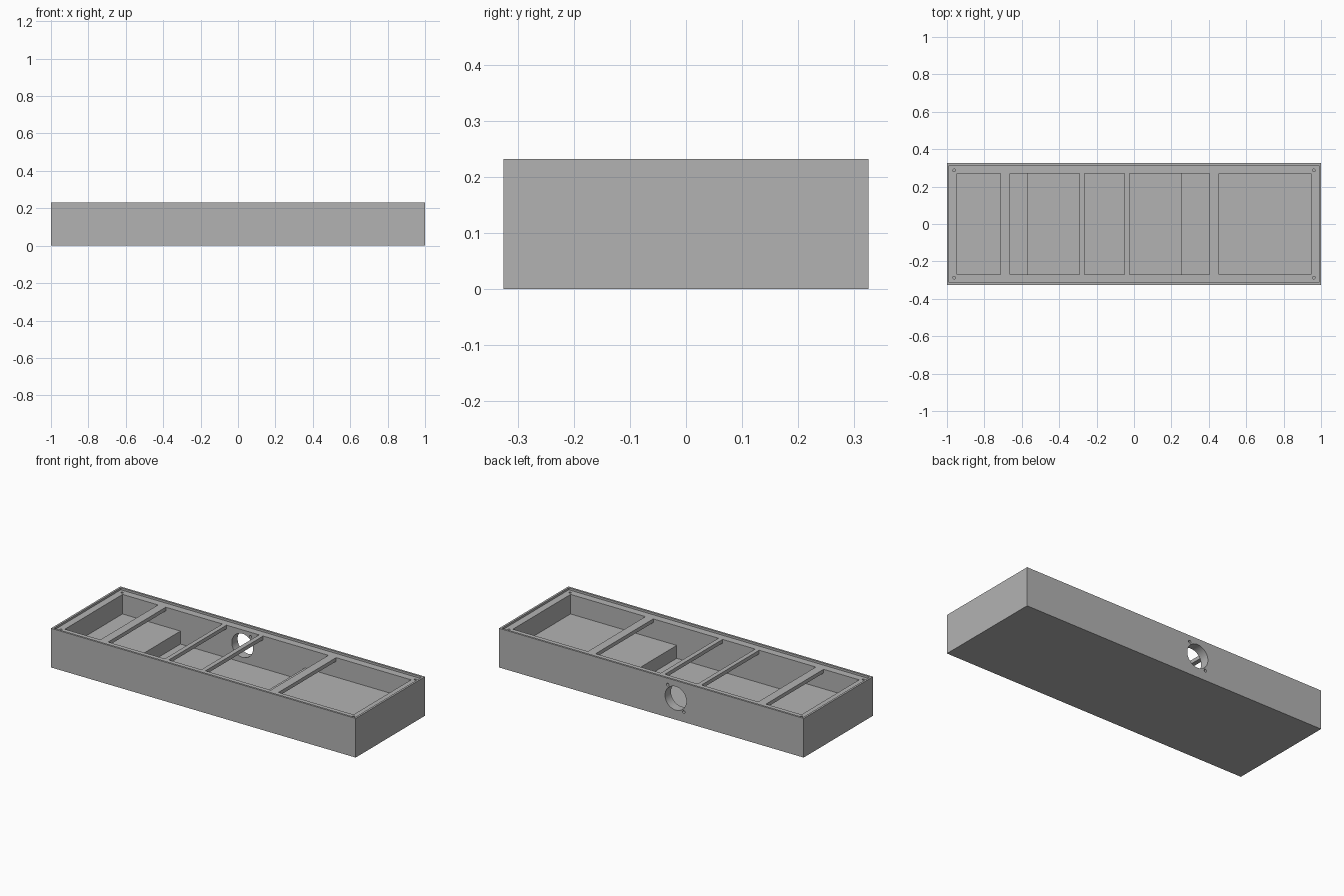
import bpy
import math

cube = bpy.data.objects.get("Cube")
if cube:
    bpy.data.objects.remove(cube, do_unlink=True)

grey = bpy.data.materials.new("plain grey")
grey.use_nodes = True
COLOUR = (0.45, 0.45, 0.45, 1)
grey.diffuse_color = COLOUR
grey.node_tree.nodes["Principled BSDF"].inputs["Base Color"].default_value = COLOUR


def box(name, x0, x1, y0, y1, z0, z1):
    bpy.ops.mesh.primitive_cube_add(size=1, location=((x0 + x1) / 2, (y0 + y1) / 2, (z0 + z1) / 2))
    ob = bpy.context.object
    ob.name = name
    ob.scale = (x1 - x0, y1 - y0, z1 - z0)
    bpy.ops.object.transform_apply(location=True, rotation=True, scale=True)
    ob.data.materials.append(grey)
    return ob


def drill(name, centre, radius, depth, sides, along_y=False):
    turn = (math.pi / 2, 0, 0) if along_y else (0, 0, 0)
    bpy.ops.mesh.primitive_cylinder_add(vertices=sides, radius=radius, depth=depth,
                                        location=centre, rotation=turn)
    ob = bpy.context.object
    ob.name = name
    ob.data.materials.append(grey)
    return ob


def cut(target, cutter):
    cutter.hide_render = True
    mod = target.modifiers.new("cut", 'BOOLEAN')
    mod.operation = 'DIFFERENCE'
    mod.solver = 'EXACT'
    mod.object = cutter
    bpy.ops.object.select_all(action='DESELECT')
    bpy.context.view_layer.objects.active = target
    target.select_set(True)
    bpy.ops.object.modifier_apply(modifier=mod.name)
    bpy.data.objects.remove(cutter, do_unlink=True)


# Overall sizes
LENGTH, DEPTH, HEIGHT = 1.0, 0.325, 0.232
RIM = 0.012
LEDGE = 0.22
STEP, FLOOR = 0.104, 0.027
INNER_X, INNER_Y = 0.947, 0.27

# Enclosure with lid recess, upper cavity and deep middle well
body = box("enclosure", -LENGTH, LENGTH, -DEPTH, DEPTH, 0, HEIGHT)
cut(body, box("lid_recess", RIM - LENGTH, LENGTH - RIM, RIM - DEPTH, DEPTH - RIM, LEDGE, 0.3))
cut(body, box("upper_cavity", -INNER_X, INNER_X, -INNER_Y, INNER_Y, STEP, 0.3))
cut(body, box("deep_well", -0.567, 0.25, -INNER_Y, INNER_Y, FLOOR, 0.3))

# Lid screw holes in the four corners
for sx in (-1, 1):
    for sy in (-1, 1):
        cut(body, drill("lid_screw_hole", (sx * 0.962, sy * 0.287, LEDGE), 0.007, 0.1, 16))

# Round opening through the back wall with two diagonal fixing holes
HOLE_X, HOLE_Z = -0.16, 0.127
cut(body, drill("round_opening", (HOLE_X, 0.3, HOLE_Z), 0.07, 0.14, 64, True))
for s in (-1, 1):
    cut(body, drill("fixing_hole", (HOLE_X + s * 0.053, 0.3, HOLE_Z + s * 0.067), 0.008, 0.14, 16, True))

bpy.ops.object.select_all(action='DESELECT')
body.select_set(True)
bpy.context.view_layer.objects.active = body
bpy.ops.object.shade_smooth_by_angle(angle=math.radians(30))

# Cross bars spanning the opening, flush with the ledge
for i, (x0, x1) in enumerate([(-0.714, -0.663), (-0.291, -0.265), (-0.051, -0.024), (0.404, 0.455)]):
    box(f"cross_bar_{i + 1}", x0, x1, -INNER_Y, INNER_Y, LEDGE - 0.022, LEDGE)
